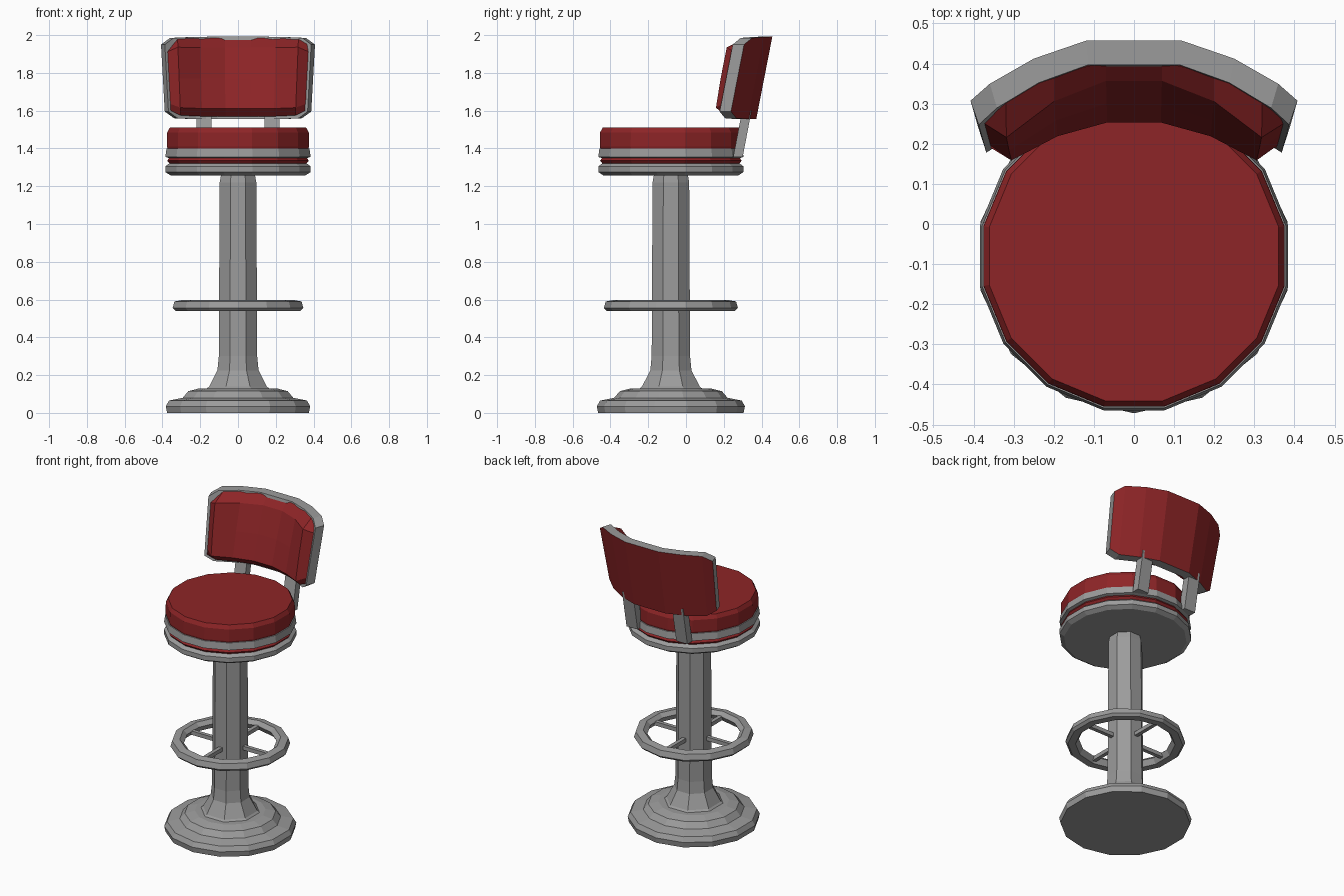
import bpy, bmesh, math

if "Cube" in bpy.data.objects:
    bpy.data.objects.remove(bpy.data.objects["Cube"])

CY = -0.08  # centre line of the pedestal in y


def material(name, rgb):
    m = bpy.data.materials.new(name)
    m.diffuse_color = (*rgb, 1)
    m.use_nodes = True
    m.node_tree.nodes["Principled BSDF"].inputs["Base Color"].default_value = m.diffuse_color
    return m


GREY = material("brushed grey metal", (0.33, 0.33, 0.33))
RED = material("dark red vinyl", (0.27, 0.018, 0.02))


def loft(name, loops, mats, closed=False, rule=None):
    """Skin closed loops of points; cap the ends unless the loops form a ring."""
    bm = bmesh.new()
    rows = [[bm.verts.new(p) for p in loop] for loop in loops]
    n = len(rows[0])
    for i in range(len(rows) if closed else len(rows) - 1):
        a, b = rows[i], rows[(i + 1) % len(rows)]
        for j in range(n):
            k = (j + 1) % n
            bm.faces.new((a[j], a[k], b[k], b[j]))
    if not closed:
        bm.faces.new(rows[0][::-1])
        bm.faces.new(rows[-1])
    bmesh.ops.recalc_face_normals(bm, faces=bm.faces)
    if rule:
        bm.normal_update()
        for f in bm.faces:
            f.material_index = rule(f)
    me = bpy.data.meshes.new(name)
    bm.to_mesh(me)
    bm.free()
    for m in mats:
        me.materials.append(m)
    ob = bpy.data.objects.new(name, me)
    bpy.context.collection.objects.link(ob)
    return ob


def lathe(name, profile, sides, mat, closed=False):
    """Turn (radius, z) points around the pedestal axis."""
    loops = []
    for r, z in profile:
        loops.append([(r * math.cos(2 * math.pi * (i + 0.5) / sides),
                       CY + r * math.sin(2 * math.pi * (i + 0.5) / sides), z)
                      for i in range(sides)])
    return loft(name, loops, [mat], closed)


def bar(name, a, b, w, d, mat):
    """Four-sided bar from a to b; w across x (or y for x bars), d along the other."""
    along_x = abs(b[0] - a[0]) > 0.01
    loops = []
    for p in (a, b):
        loop = []
        for s, t in ((-1, -1), (1, -1), (1, 1), (-1, 1)):
            if along_x:
                loop.append((p[0], p[1] + s * w / 2, p[2] + t * d / 2))
            elif abs(b[2] - a[2]) < 0.01:
                loop.append((p[0] + s * w / 2, p[1], p[2] + t * d / 2))
            else:
                loop.append((p[0] + s * w / 2, p[1] + t * d / 2, p[2]))
        loops.append(loop)
    return loft(name, loops, [mat])


# Pedestal
lathe("base", [(0.385, 0), (0.392, 0.035), (0.375, 0.065), (0.30, 0.08),
               (0.27, 0.115), (0.21, 0.13)], 14, GREY)
lathe("column", [(0.19, 0.12), (0.165, 0.14), (0.118, 0.225), (0.11, 0.30),
                 (0.105, 1.22), (0.095, 1.27)], 8, GREY)

# Footrest ring and spokes
lathe("footrest_ring", [(0.355, 0.555), (0.345, 0.59), (0.30, 0.598),
                        (0.275, 0.575), (0.295, 0.54), (0.34, 0.54)], 14, GREY, True)
for i, (sx, sy) in enumerate(((1, 0), (-1, 0), (0, 1), (0, -1))):
    bar(f"footrest_spoke_{i + 1}", (sx * 0.08, CY + sy * 0.08, 0.565),
        (sx * 0.30, CY + sy * 0.30, 0.565), 0.025, 0.025, GREY)

# Seat stack
lathe("seat_plate", [(0.365, 1.258), (0.392, 1.275), (0.392, 1.305), (0.365, 1.325)], 16, GREY)
lathe("seat_groove", [(0.365, 1.315), (0.382, 1.335), (0.365, 1.36)], 16, RED)
lathe("seat_band", [(0.37, 1.348), (0.392, 1.355), (0.386, 1.40), (0.37, 1.402)], 16, GREY)
lathe("seat_cushion", [(0.375, 1.38), (0.383, 1.41), (0.382, 1.485), (0.368, 1.51)], 16, RED)


def back_y(x, z):
    """Rear surface of the curved, leaning backrest."""
    return 0.385 + 0.195 * (z - 1.555) - 0.92 * x * x


# Backrest shell: grey rim, red rear face
loops = []
for x, low, high in ((-0.41, 1.595, 1.95), (-0.36, 1.56, 1.985), (-0.25, 1.555, 1.99),
                     (-0.12, 1.555, 1.992), (0.12, 1.555, 1.992), (0.25, 1.555, 1.99),
                     (0.36, 1.56, 1.985), (0.41, 1.595, 1.95)):
    loop = []
    for z, front in ((low, 0), (high, 0), (high, 1), (low, 1)):
        px = x * (0.94 + 0.06 * (z - 1.555) / 0.437)
        y = back_y(x, z)
        loop.append((px * (0.95 if front else 1), y - 0.06 * front, z))
    loops.append(loop)
loft("backrest_shell", loops, [GREY, RED],
     rule=lambda f: 1 if f.normal.y > 0.35 and abs(f.normal.z) < 0.6 else 0)

# Backrest cushion, bulging forward
loops = []
for x, low, high, edge in ((-0.375, 1.60, 1.955, 1), (-0.32, 1.575, 1.985, 0),
                           (-0.20, 1.57, 1.985, 0), (-0.07, 1.57, 1.985, 0),
                           (0.07, 1.57, 1.985, 0), (0.20, 1.57, 1.985, 0),
                           (0.32, 1.575, 1.985, 0), (0.375, 1.60, 1.955, 1)):
    loop = []
    for t, depth in ((0, 0.03), (0, 0.09), (0.10, 0.138), (0.48, 0.12),
                     (0.88, 0.095), (1, 0.06), (1, 0.03)):
        z = low + t * (high - low)
        if edge:
            depth = min(depth, 0.075)
        elif 0.05 < t < 0.95:
            depth += 0.6 * x * x * t  # side wings stand more upright
        px = x * (0.95 + 0.05 * t)
        loop.append((px, back_y(x, z) - depth, z))
    loops.append(loop)
loft("backrest_cushion", loops, [RED])

# Backrest supports
for side, s in (("left", -1), ("right", 1)):
    bar(f"backrest_support_{side}", (s * 0.18, 0.275, 1.355), (s * 0.18, 0.322, 1.60),
        0.08, 0.05, GREY)
